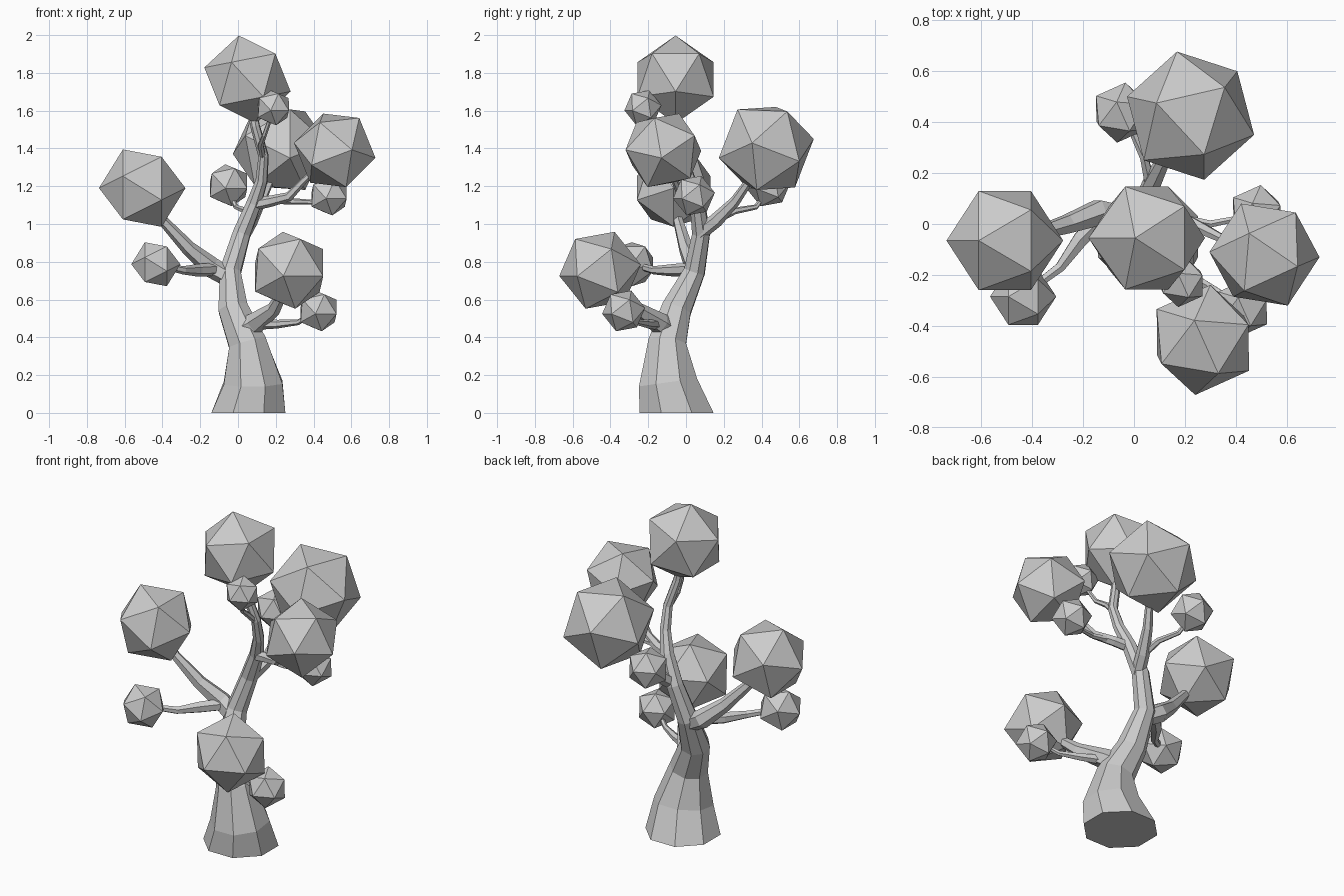
import bpy, bmesh
from math import cos, sin, pi
from mathutils import Vector, Matrix


def finish(bm, name):
    bmesh.ops.recalc_face_normals(bm, faces=bm.faces)
    me = bpy.data.meshes.new(name)
    bm.to_mesh(me)
    bm.free()
    bpy.context.collection.objects.link(bpy.data.objects.new(name, me))


def limb(name, pts, sides=6, start=None):
    """Faceted tapering tube through points (x, y, z, radius)."""
    bm = bmesh.new()
    p = [Vector(q[:3]) for q in pts]
    rings, u = [], None
    for i, q in enumerate(pts):
        a, b = p[max(i - 1, 0)], p[min(i + 1, len(p) - 1)]
        t = (b - a).normalized()
        if i == 0 and start:
            t = Vector(start)
        if u is None:
            u = Vector((1, 0, 0)) if abs(t.x) < 0.8 else Vector((0, 1, 0))
        u = (u - t * t.dot(u)).normalized()
        v = t.cross(u)
        rings.append([bm.verts.new(p[i] + q[3] * (u * cos(w) + v * sin(w)))
                      for w in ((k + 0.5) * 2 * pi / sides for k in range(sides))])
    for r, s in zip(rings, rings[1:]):
        for k in range(sides):
            n = (k + 1) % sides
            bm.faces.new((r[k], r[n], s[n], s[k]))
    bm.faces.new(rings[0])
    bm.faces.new(rings[-1])
    finish(bm, name)


def leaf_ball(name, centre, radius, a, b):
    """Icosahedron with one corner towards a and a neighbouring corner towards b."""
    z = Vector(a).normalized()
    x = Vector(b)
    x = (x - z * z.dot(x)).normalized()
    m = Matrix((x, z.cross(x), z)).transposed().to_4x4()
    bm = bmesh.new()
    bmesh.ops.create_icosphere(bm, subdivisions=1, radius=radius,
                               matrix=Matrix.Translation(centre) @ m)
    finish(bm, name)


# Trunk, running up into the crown
limb("trunk", [(.055, -.05, 0, .212), (.08, -.095, .16, .168), (.05, -.1, .37, .108),
               (-.025, -.05, .55, .085), (-.04, .045, .75, .06), (.02, .08, .95, .05),
               (.085, .06, 1.11, .042), (.125, .02, 1.23, .033), (.135, -.02, 1.36, .028),
               (.09, -.05, 1.52, .026), (.06, -.055, 1.7, .02)], 8, (0, 0, 1))

# Main branches and their side twigs
limb("left_branch", [(-.02, .02, .7, .05), (-.14, .045, .77, .055), (-.26, 0, .87, .04),
                     (-.39, -.04, 1.01, .028), (-.48, -.06, 1.12, .02)])
limb("left_twig", [(-.12, .03, .76, .035), (-.21, -.06, .755, .034), (-.29, -.17, .755, .022),
                   (-.41, -.26, .78, .016)])
limb("front_branch", [(.0, -.08, .42, .075), (.09, -.14, .475, .058), (.19, -.26, .55, .038),
                      (.25, -.38, .66, .024)])
limb("front_twig", [(.08, -.14, .47, .032), (.21, -.2, .47, .023), (.32, -.26, .48, .015),
                    (.4, -.31, .53, .012)])
limb("back_branch", [(.03, .07, .95, .04), (.07, .16, 1.02, .038), (.12, .26, 1.12, .028),
                     (.18, .35, 1.25, .02)])
limb("back_twig", [(.065, .15, 1.02, .024), (.04, .26, 1.07, .018), (-.01, .37, 1.09, .014),
                   (-.04, .42, 1.16, .012)])
limb("right_branch", [(.07, .06, 1.1, .032), (.17, .03, 1.12, .03), (.27, -.02, 1.145, .025),
                      (.35, -.06, 1.23, .018), (.44, -.1, 1.32, .014)])
limb("right_twig", [(.19, .02, 1.125, .02), (.3, .0, 1.12, .016), (.4, .02, 1.115, .013),
                    (.46, .04, 1.14, .011)])
limb("upper_twig", [(.135, -.01, 1.34, .018), (.12, -.09, 1.42, .016), (.14, -.16, 1.47, .013),
                    (.175, -.21, 1.57, .011)])

# Foliage
X, D = (1, 0, 0), (.1, 0, -.2)
P, Q = (.03, .217, .03), (-.034, .07, .204)
for name, c, r, a, b in [
    ("top_foliage", (.05, -.055, 1.765), .237, (-.045, 0, .23), (-.22, 0, .05)),
    ("back_foliage", (.222, .425, 1.4), .262, (-.053, .25, .05), (.19, .18, -.07)),
    ("right_foliage", (.512, -.12, 1.39), .22, (.215, -.01, -.04), (.106, -.2, 0)),
    ("left_foliage", (-.507, -.065, 1.19), .229, X, D),
    ("front_foliage", (.27, -.455, .755), .22, P, Q),
    ("left_small_foliage", (-.435, -.285, .787), .13, X, D),
    ("front_small_foliage", (.426, -.33, .54), .116, P, Q),
    ("back_small_foliage", (-.05, .437, 1.205), .12, P, Q),
    ("right_small_foliage", (.482, .042, 1.15), .113, P, Q),
    ("upper_small_foliage", (.187, -.228, 1.615), .1, P, Q),
]:
    leaf_ball(name, c, r, a, b)
